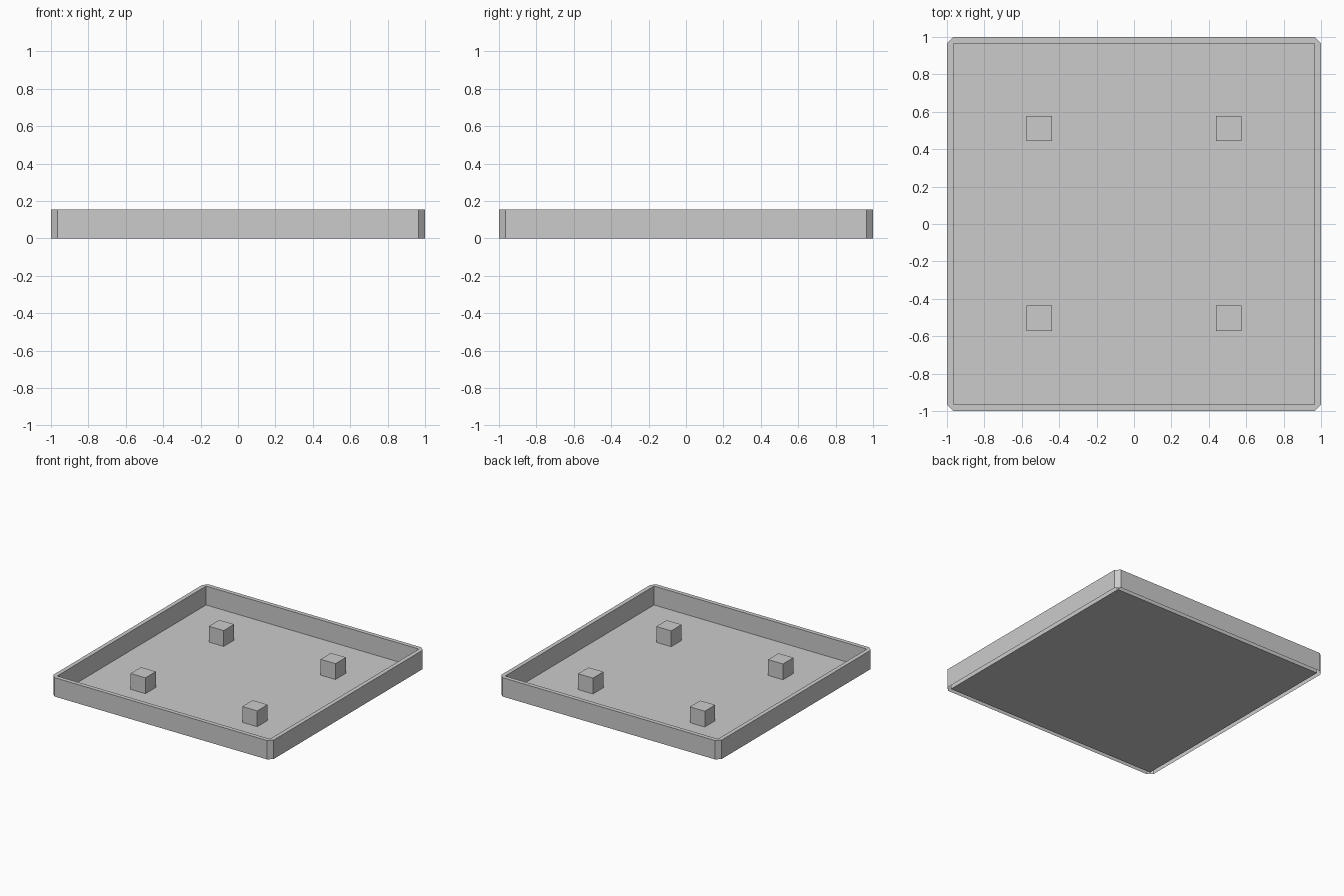
import bpy, bmesh

if "Cube" in bpy.data.objects:
    bpy.data.objects.remove(bpy.data.objects["Cube"])

H = 0.155      # rim height
R = 0.965      # inner half width
POST = 0.135   # post width


def finish(name, bm):
    mesh = bpy.data.meshes.new(name)
    bm.to_mesh(mesh)
    bm.free()
    obj = bpy.data.objects.new(name, mesh)
    bpy.context.collection.objects.link(obj)
    return obj


def loop(bm, a, b, z):
    # Eight-point ring; a == b collapses to a plain square
    pts = [(a, -b), (a, b), (b, a), (-b, a), (-a, b), (-a, -b), (-b, -a), (b, -a)]
    return [bm.verts.new((x, y, z)) for x, y in pts]


# Tray: chamfered outer wall, flat lip, square inner wall, thin floor,
# hollow underneath the lip
bm = bmesh.new()
rings = [loop(bm, 1, R, 0), loop(bm, 1, R, H), loop(bm, R, R, H), loop(bm, R, R, 0)]
for lo, hi in zip(rings, rings[1:]):
    for i in range(8):
        j = (i + 1) % 8
        bm.faces.new((lo[i], lo[j], hi[j], hi[i]))
bm.faces.new(rings[-1])
bmesh.ops.remove_doubles(bm, verts=bm.verts, dist=1e-5)
finish("tray", bm)

# Four small posts standing on the floor, open where they meet it
for sy, row in ((-1, "front"), (1, "back")):
    for sx, side in ((-1, "left"), (1, "right")):
        bm = bmesh.new()
        bmesh.ops.create_cube(bm, size=1)
        bm.normal_update()
        under = [f for f in bm.faces if f.normal.z < -0.5]
        bmesh.ops.delete(bm, geom=under, context='FACES_ONLY')
        bmesh.ops.scale(bm, vec=(POST, POST, 0.13), verts=bm.verts)
        bmesh.ops.translate(bm, vec=(sx * 0.507, sy * 0.507 + 0.003, 0.065), verts=bm.verts)
        finish(f"{row}_{side}_post", bm)
